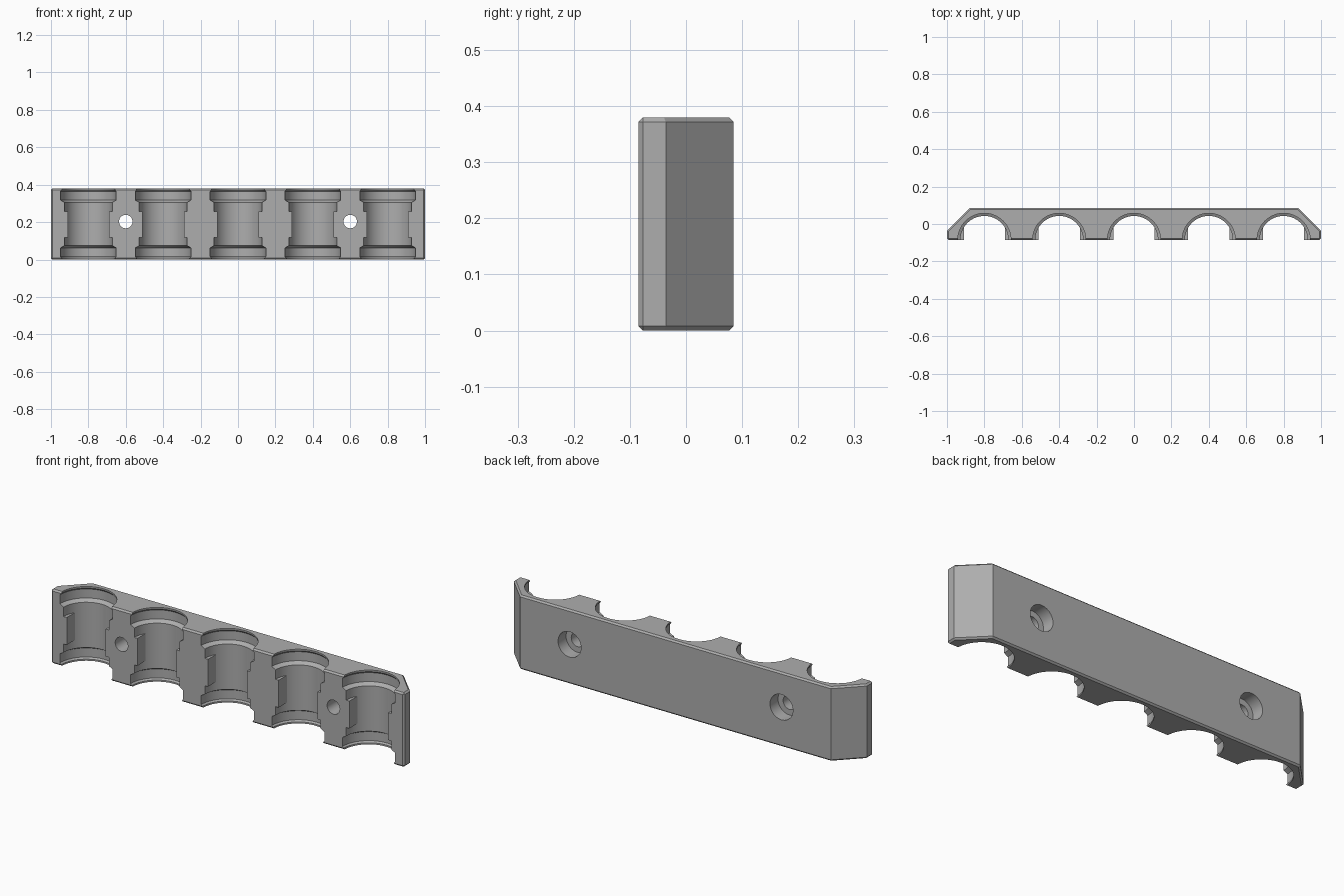
import bpy, bmesh, math
from mathutils import Matrix, Vector

old = bpy.data.objects.get("Cube")
if old:
    bpy.data.objects.remove(old, do_unlink=True)

HEIGHT, FRONT, BACK, CHAMFER = 0.38, -0.085, 0.085, 0.008
CELLS = [-0.8, -0.4, 0, 0.4, 0.8]

grey = bpy.data.materials.new("plain grey")
grey.use_nodes = True
grey.diffuse_color = (0.42, 0.42, 0.42, 1)
grey.node_tree.nodes["Principled BSDF"].inputs["Base Color"].default_value = grey.diffuse_color


def to_object(name, bm):
    bmesh.ops.recalc_face_normals(bm, faces=bm.faces)
    mesh = bpy.data.meshes.new(name)
    bm.to_mesh(mesh)
    bm.free()
    mesh.materials.append(grey)
    obj = bpy.data.objects.new(name, mesh)
    bpy.context.collection.objects.link(obj)
    return obj


def lathe(bm, profile, matrix, sides):
    """Closed solid of revolution from (radius, height) pairs."""
    rings = []
    for r, h in profile:
        rings.append([bm.verts.new(matrix @ Vector((r * math.cos(a), r * math.sin(a), h)))
                      for a in (math.tau * i / sides for i in range(sides))])
    for low, high in zip(rings, rings[1:]):
        for i in range(sides):
            j = (i + 1) % sides
            bm.faces.new((low[i], low[j], high[j], high[i]))
    bm.faces.new(rings[0][::-1])
    bm.faces.new(rings[-1])


def combine(obj, tool, operation):
    mod = obj.modifiers.new(operation.lower(), 'BOOLEAN')
    mod.operation, mod.object, mod.solver = operation, tool, 'EXACT'
    bpy.context.view_layer.objects.active = obj
    bpy.ops.object.modifier_apply(modifier=mod.name)
    bpy.data.objects.remove(tool, do_unlink=True)


# Rail body: outline with angled back corners, chamfered rims and front ends
bm = bmesh.new()
outline = [(-1, FRONT), (1, FRONT), (1, -0.036), (0.88, BACK), (-0.88, BACK), (-1, -0.036)]
base = bm.faces.new([bm.verts.new((x, y, 0)) for x, y in outline])
top = bmesh.ops.extrude_face_region(bm, geom=[base])["geom"]
bmesh.ops.translate(bm, vec=(0, 0, HEIGHT), verts=[v for v in top if isinstance(v, bmesh.types.BMVert)])
bmesh.ops.recalc_face_normals(bm, faces=bm.faces)
rims = [e for e in bm.edges
        if abs(e.verts[0].co.z - e.verts[1].co.z) < 0.01 or e.verts[0].co.y < FRONT + 0.01]
bmesh.ops.bevel(bm, geom=rims, offset=CHAMFER, segments=1, affect='EDGES', profile=0.5)
rail = to_object("holder_rail", bm)

# Round cells with wider, lipped ends, mirrored about mid height
half = [(0.142, 0.25), (0.142, 0.182), (0.149, 0.174), (0.149, 0.128), (0.128, 0.116)]
cell = [(r, -h) for r, h in half] + [(r, h) for r, h in reversed(half)]
bm = bmesh.new()
for x in CELLS:
    lathe(bm, cell, Matrix.Translation((x, FRONT, HEIGHT / 2)), 72)

# Screw holes, counterbored from the back
screw = [(0.036, -0.2), (0.036, 0.02), (0.065, 0.02), (0.065, 0.2)]
for x in (-0.6, 0.6):
    lathe(bm, screw, Matrix.Translation((x, 0, 0.203)) @ Matrix.Rotation(-math.pi / 2, 4, 'X'), 40)
combine(rail, to_object("cutters", bm), 'DIFFERENCE')

# Retaining clips on both walls of every cell
bm = bmesh.new()
for x in CELLS:
    for side in (-1, 1):
        place = Matrix.Translation((x + side * 0.125, FRONT + 0.0375, 0.188))
        bmesh.ops.create_cube(bm, size=1, matrix=place @ Matrix.Diagonal((0.03, 0.075, 0.14, 1)))
combine(rail, to_object("clips", bm), 'UNION')

# Smooth the round walls, keep the chamfers crisp
bpy.ops.object.select_all(action='DESELECT')
rail.select_set(True)
bpy.context.view_layer.objects.active = rail
bpy.ops.object.shade_smooth_by_angle(angle=math.radians(25))
